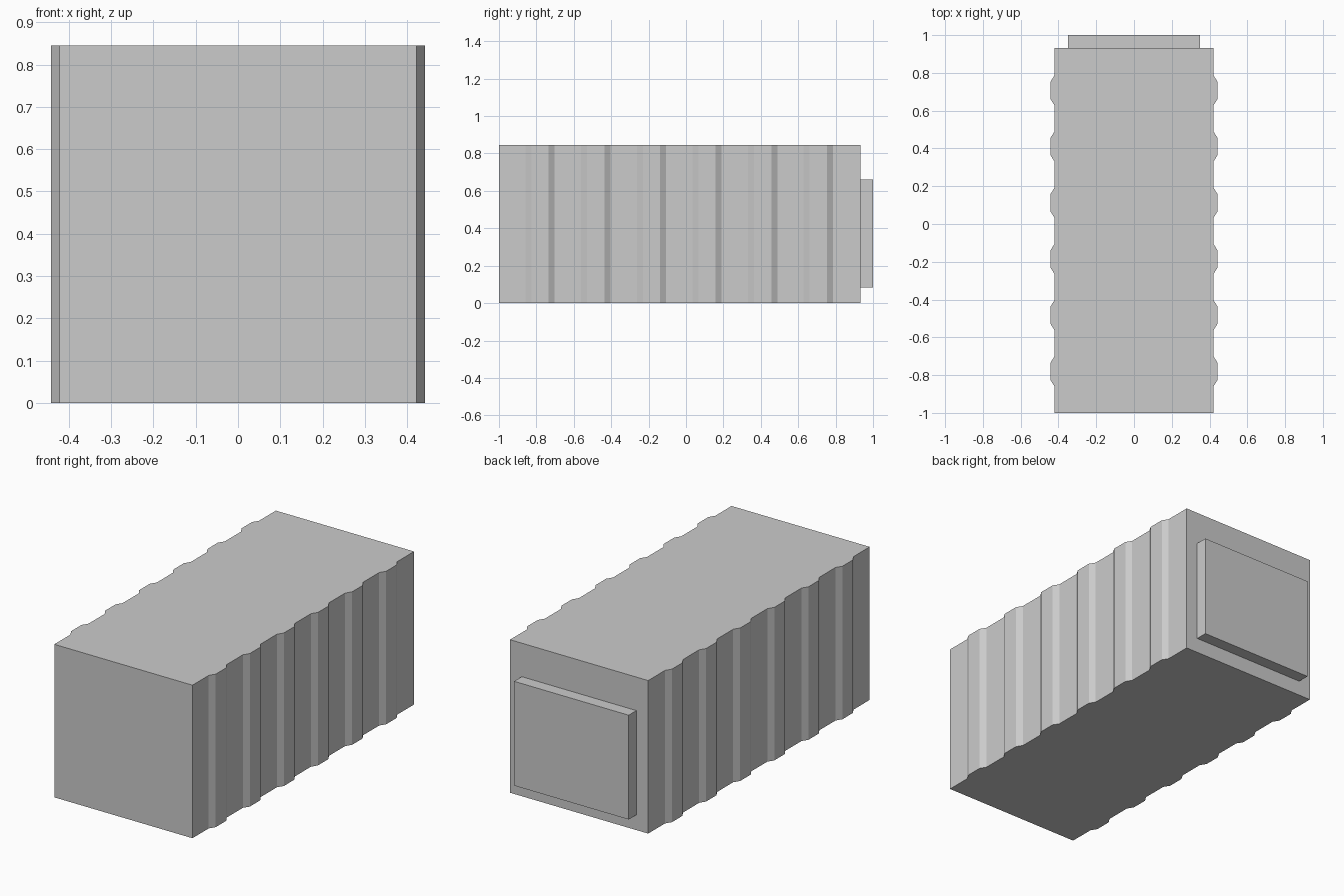
import bpy
import bmesh

if "Cube" in bpy.data.objects:
    bpy.data.objects.remove(bpy.data.objects["Cube"])

HEIGHT = 0.845
FRONT, BACK = -1.0, 0.933
SIDE, RIB = 0.422, 0.442
RIB_COUNT, RIB_FIRST, RIB_STEP = 6, -0.78, 0.2975
RIB_BASE, RIB_CREST = 0.078, 0.046      # half widths at the wall and at the crest


def make_prism(name, outline, z0, z1):
    """Extrude a counter-clockwise outline straight up."""
    bm = bmesh.new()
    face = bm.faces.new([bm.verts.new((x, y, z0)) for x, y in outline])
    top = bmesh.ops.extrude_face_region(bm, geom=[face], use_keep_orig=True)["geom"]
    verts = [g for g in top if isinstance(g, bmesh.types.BMVert)]
    bmesh.ops.translate(bm, verts=verts, vec=(0, 0, z1 - z0))
    bmesh.ops.recalc_face_normals(bm, faces=bm.faces[:])
    mesh = bpy.data.meshes.new(name)
    bm.to_mesh(mesh)
    bm.free()
    obj = bpy.data.objects.new(name, mesh)
    bpy.context.collection.objects.link(obj)
    return obj


# Ribbed container body: right wall profile front to back, mirrored for the left
wall = [(SIDE, FRONT)]
for i in range(RIB_COUNT):
    y = RIB_FIRST + i * RIB_STEP
    wall += [(SIDE, y - RIB_BASE), (RIB, y - RIB_CREST),
             (RIB, y + RIB_CREST), (SIDE, y + RIB_BASE)]
wall.append((SIDE, BACK))
outline = wall + [(-x, y) for x, y in reversed(wall)]
make_prism("container_body", outline, 0.0, HEIGHT)

# Raised panel on the back end
panel = [(-0.35, BACK), (0.35, BACK), (0.35, 1.0), (-0.35, 1.0)]
make_prism("back_panel", panel, 0.084, 0.66)
